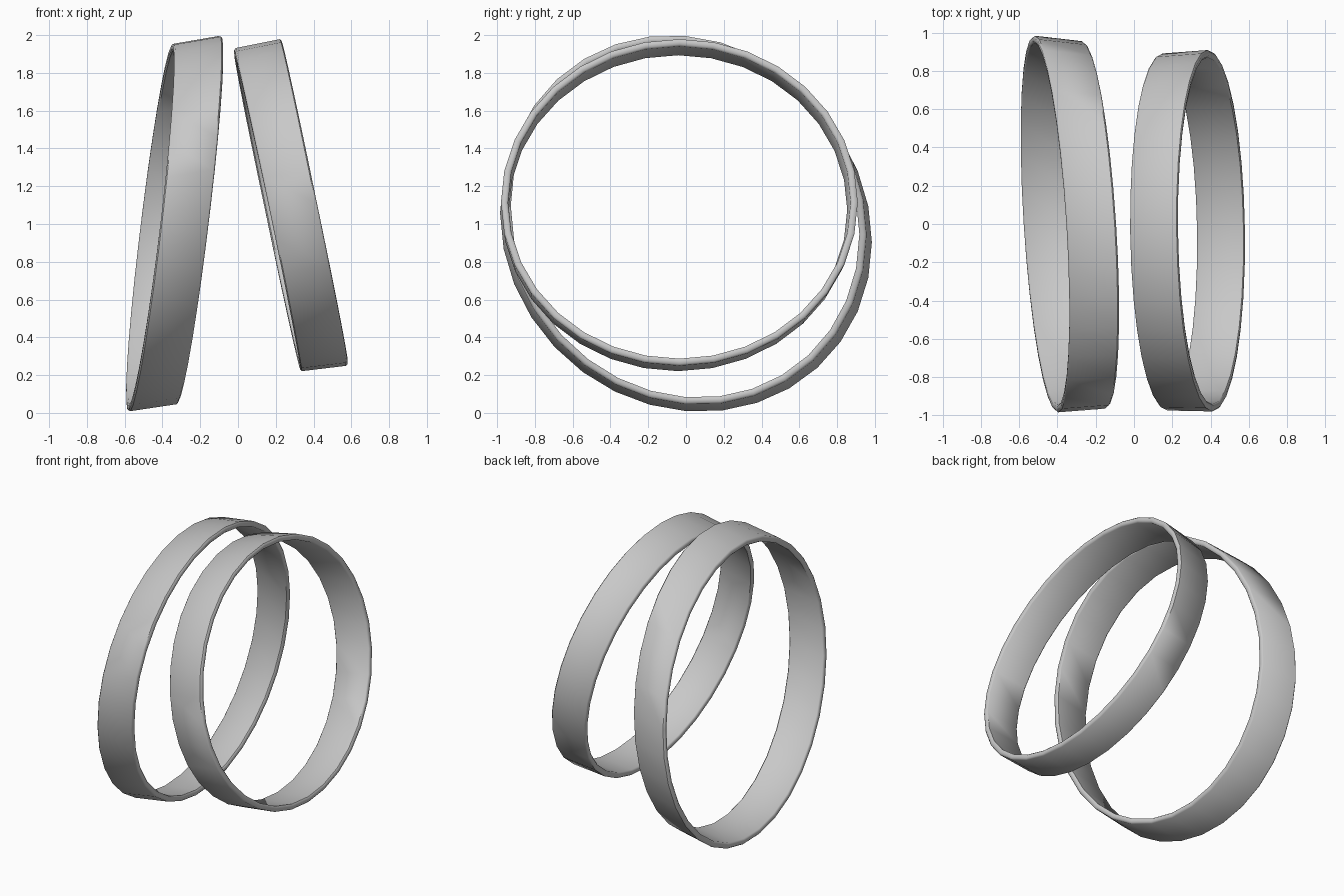
import bpy
import bmesh
import math

if "Cube" in bpy.data.objects:
    bpy.data.objects.remove(bpy.data.objects["Cube"])

SEGMENTS = 32
THICK = 0.038

metal = bpy.data.materials.new("light grey")
metal.diffuse_color = (0.58, 0.58, 0.58, 1)
metal.use_nodes = True
metal.node_tree.nodes["Principled BSDF"].inputs["Base Color"].default_value = metal.diffuse_color

# Band cross-section: (position across the width, depth below the outer surface)
PROFILE = [(0.03, 0), (0.97, 0), (1, 0.009), (1, THICK - 0.009),
           (0.97, THICK), (0.03, THICK), (0, THICK - 0.009), (0, 0.009)]


def bangle(name, left, right, lean, yaw, twist):
    """Leaning band between two rim ellipses, each (x, y, z, y radius, z radius)."""
    bm = bmesh.new()
    rings = []
    for i in range(SEGMENTS):
        t = 2 * math.pi * i / SEGMENTS
        c, s = math.cos(t), math.sin(t - twist)
        ring = []
        for u, depth in PROFILE:
            x, y, z, ry, rz = [a + (b - a) * u for a, b in zip(left, right)]
            ring.append(bm.verts.new((x + lean * s + yaw * c,
                                      y + (ry - depth) * c,
                                      z + (rz - depth) * s)))
        rings.append(ring)
    n = len(PROFILE)
    for i in range(SEGMENTS):
        a, b = rings[i], rings[(i + 1) % SEGMENTS]
        for k in range(n):
            m = (k + 1) % n
            bm.faces.new((a[k], a[m], b[m], b[k]))
    bmesh.ops.recalc_face_normals(bm, faces=bm.faces)
    mesh = bpy.data.meshes.new(name)
    bm.to_mesh(mesh)
    bm.free()
    mesh.materials.append(metal)
    obj = bpy.data.objects.new(name, mesh)
    bpy.context.collection.objects.link(obj)
    bpy.ops.object.select_all(action='DESELECT')
    obj.select_set(True)
    bpy.context.view_layer.objects.active = obj
    bpy.ops.object.shade_smooth_by_angle(angle=math.radians(50))


# Larger bangle, leaning right at the top
bangle("large_bangle",
       (-0.465, 0.0, 0.98, 0.985, 0.975),
       (-0.205, -0.005, 1.022, 0.96, 0.978),
       0.112, -0.052, 0.08)

# Smaller bangle, leaning left at the top
bangle("small_bangle",
       (0.155, -0.042, 1.075, 0.933, 0.855),
       (0.405, -0.035, 1.115, 0.945, 0.865),
       -0.175, -0.012, 0.0)
